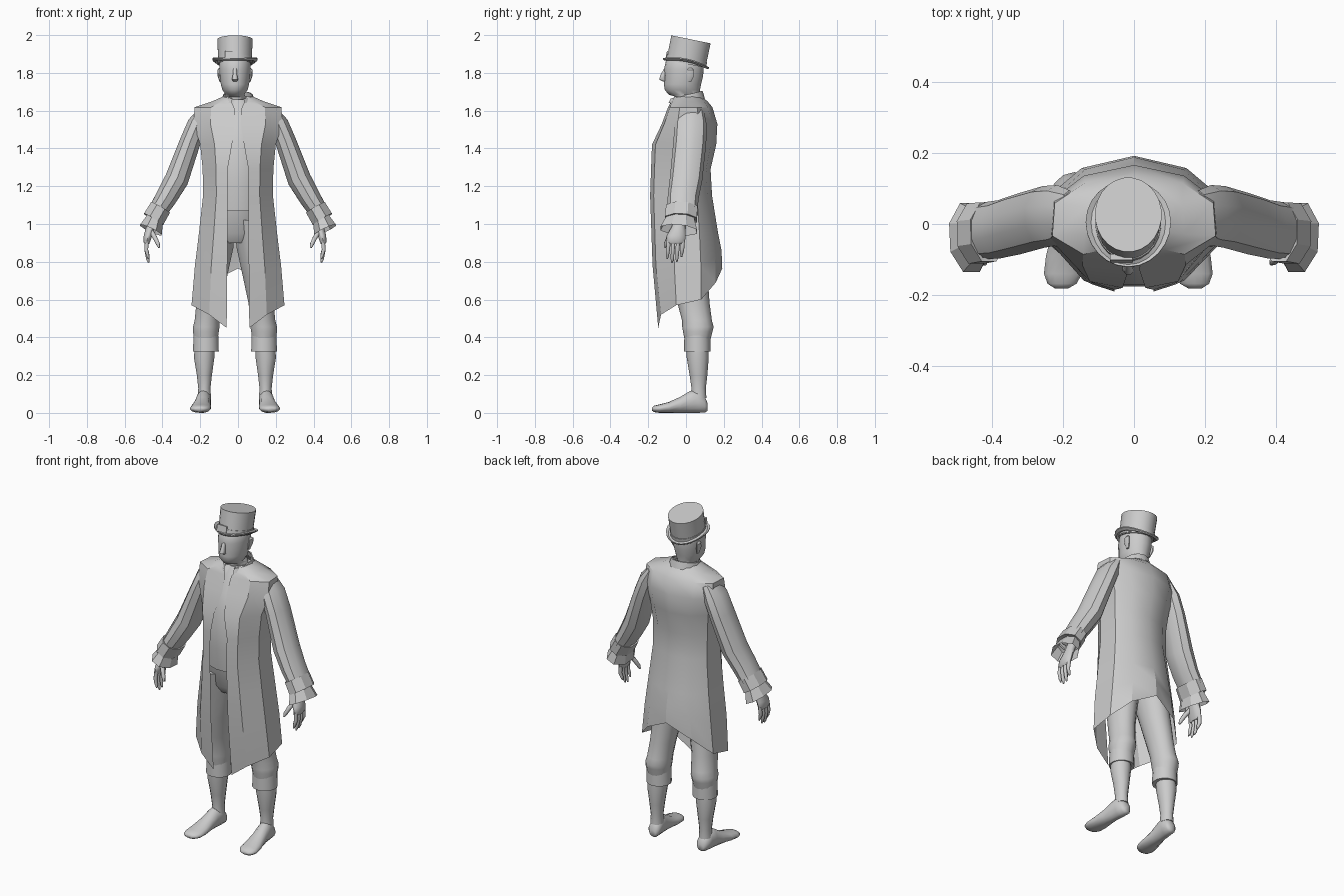
import bpy, bmesh, math
from mathutils import Vector, Matrix

BODY_X = -0.016  # the figure stands slightly left of the coat's centre line


def finish(name, rings, closed=True, caps=True, angle=35):
    """Skin a list of point rings into a mesh object."""
    bm = bmesh.new()
    rows = [[bm.verts.new(p) for p in r] for r in rings]
    n = len(rows[0])
    for a, b in zip(rows, rows[1:]):
        for i in range(n if closed else n - 1):
            j = (i + 1) % n
            bm.faces.new((a[i], a[j], b[j], b[i]))
    if closed and caps:
        bm.faces.new(rows[0])
        bm.faces.new(rows[-1])
    bmesh.ops.recalc_face_normals(bm, faces=bm.faces)
    me = bpy.data.meshes.new(name)
    bm.to_mesh(me)
    bm.free()
    ob = bpy.data.objects.new(name, me)
    bpy.context.collection.objects.link(ob)
    bpy.ops.object.select_all(action='DESELECT')
    ob.select_set(True)
    bpy.context.view_layer.objects.active = ob
    bpy.ops.object.shade_smooth_by_angle(angle=math.radians(angle))
    return ob


def tube(name, pts, n=12, s=1, cx=0, axis=None, caps=True, angle=35):
    """Tube through (x, y, z, half width, half depth); s mirrors it about cx."""
    c = [Vector(p[:3]) for p in pts]
    rings = []
    for k, p in enumerate(pts):
        t = Vector(axis) if axis else c[min(k + 1, len(c) - 1)] - c[max(k - 1, 0)]
        t.normalize()
        ref = Vector((0, 0, 1)) if abs(t.y) > 0.8 else Vector((0, 1, 0))
        u = (ref - t * ref.dot(t)).normalized()
        v = t.cross(u)
        ring = []
        for i in range(n):
            a = 2 * math.pi * (i + 0.5) / n
            q = c[k] + v * math.cos(a) * p[3] + u * math.sin(a) * p[4]
            ring.append((cx + s * q.x, q.y, q.z))
        rings.append(ring)
    return finish(name, rings, caps=caps, angle=angle)


def stack(name, rows, n=16, cx=0.0):
    """Upright loft from (z, front y, back y, half width)."""
    return tube(name, [(0, (f + b) / 2, z, w, (b - f) / 2) for z, f, b, w in rows],
                n, cx=cx, axis=(0, 0, 1), angle=50)


# Waistcoat, hips, head with neck
stack("waistcoat", [(1.07, -.165, .10, .165), (1.2, -.178, .11, .165), (1.42, -.174, .13, .18),
                    (1.52, -.13, .13, .16), (1.62, -.085, .1, .1), (1.66, -.055, .08, .06)])
stack("hips", [(.90, -.09, .09, .12), (.95, -.125, .12, .16), (1.1, -.15, .11, .165)], cx=BODY_X)
stack("head", [(1.60, -.04, .08, .065), (1.672, -.05, .075, .06), (1.685, -.092, .072, .05),
               (1.71, -.112, .074, .068), (1.74, -.117, .08, .076), (1.78, -.113, .09, .081),
               (1.82, -.116, .094, .084), (1.87, -.105, .092, .082), (1.91, -.07, .07, .05)],
      18, BODY_X)
tube("nose", [(0, -.108, 1.822, .010, .010), (0, -.122, 1.785, .013, .016),
              (0, -.125, 1.765, .018, .018), (0, -.113, 1.755, .012, .010)],
     8, cx=BODY_X, axis=(0, 0, 1), angle=50)
for s in (-1, 1):
    tube("ear", [(.076, .018, 1.752, .006, .010), (.085, .022, 1.785, .008, .022),
                 (.086, .024, 1.815, .008, .02), (.082, .022, 1.825, .004, .01)],
         8, s, BODY_X, (0, 0, 1))

# Coat: one open shell from front edge round the back to the other front edge
# rows: height, opening half width, front y, half width, back y
coat_rows = [(1.675, .045, -.06, .078, .085), (1.648, .035, -.08, .14, .115),
             (1.618, .02, -.095, .23, .14), (1.53, .015, -.128, .235, .166),
             (1.42, .032, -.18, .2, .16), (1.29, .055, -.185, .187, .13),
             (1.15, .055, -.19, .185, .138), (.95, .055, -.183, .207, .17),
             (.78, .057, -.177, .228, .188)]
hem = [.45, .52, .57, .60, .69, .765]


def coat_ring(e, f, w, b, zs):
    half = [(e, f), (.62 * w, .9 * f), (w, .35 * f), (.97 * w, .42 * b), (.6 * w, .82 * b), (0, b)]
    pts = [(x, y, z) for (x, y), z in zip(half, zs)]
    return pts + [(-x, y, z) for x, y, z in pts[-2::-1]]


rings = []
for z, e, f, w, b in coat_rows:
    # the last regular row lifts at the back so it stays above the hem
    zs = [z] * 4 + [z + .04, z + .08] if z < .8 else [z] * 6
    rings.append(coat_ring(e, f, w, b, zs))
rings.append(coat_ring(.06, -.147, .246, .192, hem))
finish("coat", rings, closed=False, angle=28)

# Standing collar, open at the front and higher at the back
collar = []
for r, lift in ((.1, 0), (.088, .042), (.08, .042)):
    row = []
    for i in range(13):
        a = math.radians(-90 + 22 + i * (360 - 44) / 12)
        y = math.sin(a) * r
        row.append((math.cos(a) * r * .9, y, 1.652 + lift * (.75 + .25 * math.sin(a)) + y * .12))
    collar.append(row)
finish("collar", collar, closed=False)

for s in (-1, 1):
    # Sleeve, turned-back cuff and flared ruffle
    tube("sleeve", [(.18, .03, 1.60, .03, .065), (.215, .025, 1.53, .055, .085),
                    (.255, .02, 1.43, .058, .087), (.325, 0, 1.235, .066, .086),
                    (.38, -.015, 1.14, .06, .082), (.43, -.02, 1.06, .052, .08)], 10, s, angle=30)
    tube("cuff", [(.412, -.022, 1.085, .05, .078), (.41, -.022, 1.088, .062, .09),
                  (.447, -.027, 1.025, .064, .092), (.442, -.027, 1.03, .045, .07)],
         8, s, axis=(.5, -.05, -.86), caps=False, angle=25)
    tube("ruffle", [(.435, -.028, 1.04, .045, .075), (.462, -.038, .968, .068, .105)],
         8, s, axis=(.42, -.1, -.88), caps=False, angle=25)

    # Hand with four fingers and a thumb
    tube("palm", [(.43, -.03, 1.04, .025, .032), (.447, -.04, .985, .024, .036),
                  (.46, -.052, .94, .024, .05), (.467, -.055, .905, .018, .05),
                  (.466, -.055, .893, .012, .042)], 10, s, BODY_X, (0, 0, -1), angle=60)
    for i, tip in enumerate((.815, .795, .80, .825)):
        y = -.092 + i * .025
        tube("finger", [(.466, y, .91, .011, .012), (.47, y - .003, .865, .011, .011),
                        (.462, y - .006, tip + .02, .009, .009), (.457, y - .007, tip, .004, .004)],
             8, s, BODY_X, angle=60)
    tube("thumb", [(.447, -.065, .965, .014, .014), (.425, -.09, .93, .013, .013),
                   (.408, -.106, .895, .011, .011), (.402, -.112, .875, .005, .005)],
         8, s, BODY_X, angle=60)

    # Breeches with a knee band, stockinged calf and foot
    tube("breeches", [(.154, .06, .36, .06, .062), (.154, .062, .43, .07, .078),
                      (.152, .063, .455, .072, .083), (.147, .058, .49, .068, .079),
                      (.138, .04, .58, .068, .085), (.12, .02, .72, .08, .095),
                      (.095, 0, .88, .09, .112), (.08, -.015, 1.02, .08, .13)],
         14, s, BODY_X, (0, 0, 1), angle=50)
    tube("knee_band", [(.154, .06, .328, .056, .056), (.154, .06, .326, .07, .07),
                       (.154, .06, .41, .067, .069), (.154, .06, .412, .056, .058)],
         14, s, BODY_X, (0, 0, 1))
    tube("calf", [(.162, .066, .08, .036, .042), (.162, .067, .13, .033, .038),
                  (.162, .066, .2, .041, .047), (.163, .062, .29, .055, .058),
                  (.16, .06, .36, .055, .058)], 14, s, BODY_X, (0, 0, 1), angle=60)
    foot = [(.115, .02, .012, .05), (.1, .035, .002, .085), (.06, .04, 0, .125), (.02, .04, 0, .115),
            (-.03, .044, 0, .085), (-.09, .054, 0, .058), (-.14, .055, 0, .045),
            (-.168, .042, .004, .038), (-.181, .02, .012, .028)]
    tube("foot", [(.163 + (.08 - y) * .095, y, (lo + hi) / 2, w, (hi - lo) / 2)
                  for y, w, lo, hi in foot], 14, s, BODY_X, (0, -1, 0), angle=60)

# Top hat, tipped backwards
tilt = Matrix.Translation((BODY_X, 0, 1.848)) @ Matrix.Rotation(-.2, 4, 'X')
crown = tube("hat_crown", [(0, 0, 0, .09, .106), (0, 0, .025, .09, .106), (0, 0, .132, .094, .107)],
             24, axis=(0, 0, 1))
band = tube("hat_band", [(0, 0, .004, .093, .109), (0, 0, .03, .093, .109)], 24, axis=(0, 0, 1))
brim_rows = []
for rx, ry, h in ((.088, .104, .012), (.105, .117, .002), (.12, .124, .008),
                  (.12, .124, .014), (.105, .117, .01), (.088, .104, .02)):
    brim_rows.append([(rx * math.cos(a), ry * math.sin(a), h - .008 + .022 * (math.cos(a) * rx / .12) ** 2)
                      for a in (2 * math.pi * i / 24 for i in range(24))])
brim = finish("hat_brim", brim_rows, caps=False)
buckle = tube("hat_buckle", [(-.02, -.104, .008, .045, .012), (-.02, -.104, .046, .045, .012)],
              4, axis=(0, 0, 1))
for ob in (crown, band, brim, buckle):
    ob.matrix_world = tilt
